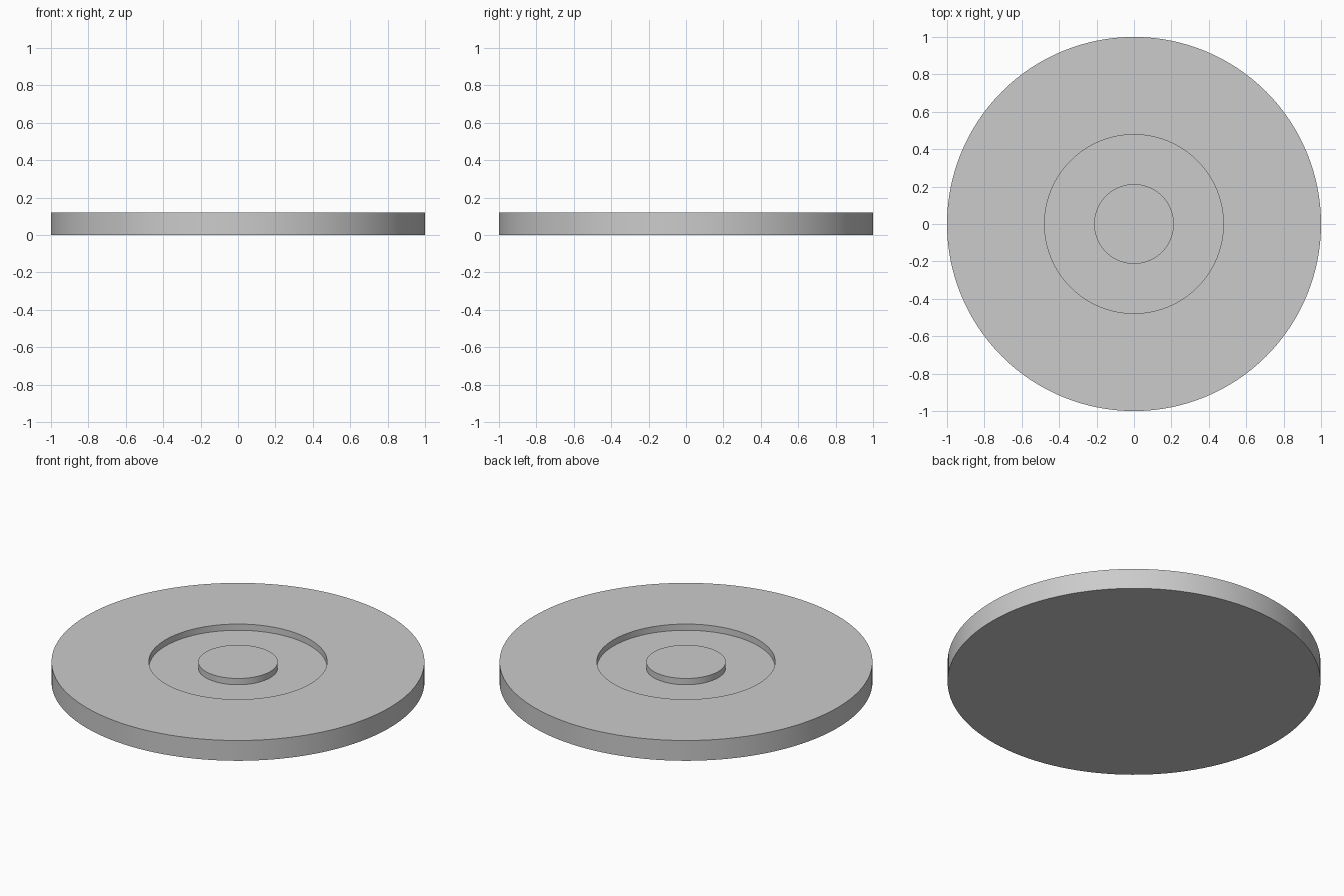
import bpy
import bmesh
import math

cube = bpy.data.objects.get("Cube")
if cube:
    bpy.data.objects.remove(cube, do_unlink=True)

SEGMENTS = 128
HEIGHT = 0.12
FLOOR = 0.083
RECESS_RADIUS = 0.478
BOSS_RADIUS = 0.213

grey = bpy.data.materials.new("light grey")
grey.use_nodes = True
colour = (0.6, 0.6, 0.6, 1)
grey.diffuse_color = colour
grey.node_tree.nodes["Principled BSDF"].inputs["Base Color"].default_value = colour


def lathe(name, profile):
    """Revolve an (r, z) profile that starts and ends on the axis."""
    bm = bmesh.new()
    verts = [bm.verts.new((r, 0, z)) for r, z in profile]
    edges = [bm.edges.new(pair) for pair in zip(verts, verts[1:])]
    bmesh.ops.spin(bm, geom=verts + edges, cent=(0, 0, 0), axis=(0, 0, 1),
                   angle=math.tau, steps=SEGMENTS, use_merge=True)
    bmesh.ops.remove_doubles(bm, verts=bm.verts, dist=0.0001)
    bmesh.ops.recalc_face_normals(bm, faces=bm.faces)
    mesh = bpy.data.meshes.new(name)
    bm.to_mesh(mesh)
    bm.free()
    mesh.materials.append(grey)
    obj = bpy.data.objects.new(name, mesh)
    bpy.context.collection.objects.link(obj)
    bpy.ops.object.select_all(action="DESELECT")
    obj.select_set(True)
    bpy.context.view_layer.objects.active = obj
    bpy.ops.object.shade_smooth_by_angle(angle=math.radians(30))
    return obj


# Disc with a ring-shaped recess around a flush central boss
lathe("recessed_disc", [
    (0, 0), (1, 0), (1, HEIGHT),
    (RECESS_RADIUS, HEIGHT), (RECESS_RADIUS, FLOOR),
    (BOSS_RADIUS, FLOOR), (BOSS_RADIUS, HEIGHT), (0, HEIGHT),
])
